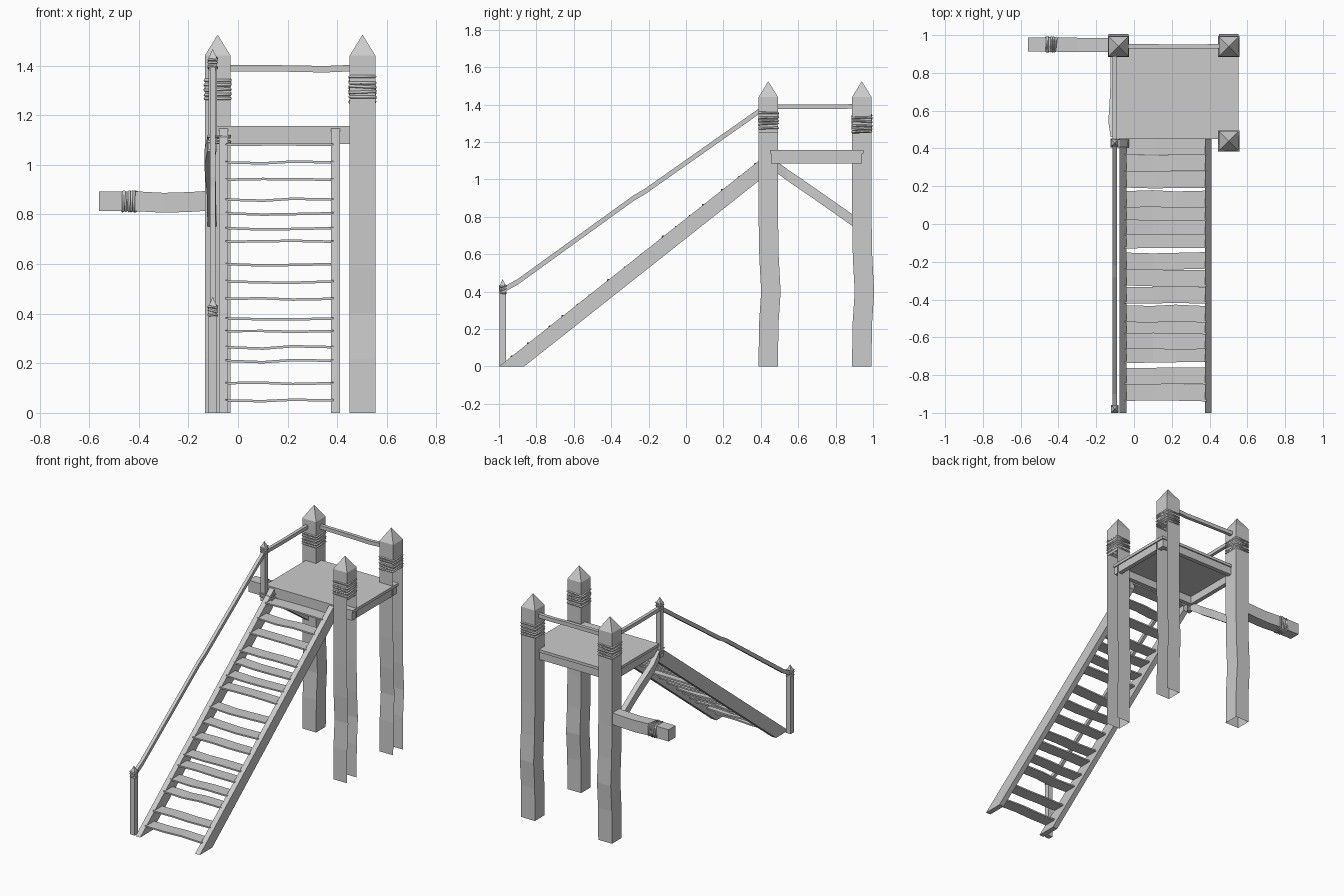
import bpy, bmesh, math, random
from mathutils import Vector

if "Cube" in bpy.data.objects:
    bpy.data.objects.remove(bpy.data.objects["Cube"])

random.seed(4)
X, Y, Z = Vector((1, 0, 0)), Vector((0, 1, 0)), Vector((0, 0, 1))


def finish(name, bm):
    bmesh.ops.recalc_face_normals(bm, faces=bm.faces[:])
    me = bpy.data.meshes.new(name)
    bm.to_mesh(me)
    bm.free()
    ob = bpy.data.objects.new(name, me)
    bpy.context.collection.objects.link(ob)
    return ob


def loft(name, path, u, v, tip=None, cap_start=True, open_side=False):
    """Four-sided bar through path points; u and v are half-size vectors of the section."""
    bm = bmesh.new()
    rings = [[bm.verts.new(Vector(p) + a * u + b * v)
              for a, b in ((-1, -1), (1, -1), (1, 1), (-1, 1))] for p in path]
    for n, (r, s) in enumerate(zip(rings, rings[1:])):
        for i in range(4):
            if open_side and i == 1 and n < len(rings) - 2:
                continue
            j = (i + 1) % 4
            bm.faces.new((r[i], r[j], s[j], s[i]))
    if cap_start:
        bm.faces.new(rings[0])
    if tip:
        t = bm.verts.new(tip)
        for i in range(4):
            bm.faces.new((rings[-1][i], rings[-1][(i + 1) % 4], t))
    else:
        bm.faces.new(rings[-1])
    return finish(name, bm)


def box(name, x0, x1, y0, y1, z0, z1):
    yc, zc = (y0 + y1) / 2, (z0 + z1) / 2
    return loft(name, [(x0, yc, zc), (x1, yc, zc)], Y * (y1 - y0) / 2, Z * (z1 - z0) / 2)


def rope(name, centre, axis, a, b, ra, rb, loops, length, thick=0.006):
    """Stack of slightly tilted square rope loops around a bar."""
    cu = bpy.data.curves.new(name, 'CURVE')
    cu.dimensions = '3D'
    cu.bevel_depth = thick
    cu.bevel_resolution = 0
    for k in range(loops):
        off = (k / max(1, loops - 1) - 0.5) * length
        sp = cu.splines.new('POLY')
        sp.points.add(3)
        sp.use_cyclic_u = True
        for p, (s, t) in zip(sp.points, ((-1, -1), (1, -1), (1, 1), (-1, 1))):
            q = Vector(centre) + a * s * ra + b * t * rb + axis * (off + random.uniform(-0.006, 0.006))
            p.co = (*q, 1)
    ob = bpy.data.objects.new(name, cu)
    bpy.context.collection.objects.link(ob)


# Large pointed posts, slightly crooked, bound with rope
WOBBLE = ((0, 0), (0.22, 0.002), (0.40, 0.014), (0.58, 0.004), (0.80, 0), (1.25, 0), (1.44, 0))
for name, x, y, rz in (("front_right_post", 0.502, 0.44, 1.315),
                       ("back_right_post", 0.502, 0.94, 1.29),
                       ("back_left_post", -0.082, 0.94, 1.305)):
    loft(name, [(x, y + d, z) for z, d in WOBBLE], X * 0.052, Y * 0.052,
         tip=(x, y, 1.525), cap_start=False, open_side=x > 0)
    rope(name + "_rope", (x, y, rz), Z, X, Y, 0.052, 0.052, 5, 0.075)

# Platform boards and the frame underneath
box("platform_deck", -0.11, 0.553, 0.45, 0.948, 1.138, 1.157)
box("platform_front_beam", -0.08, 0.545, 0.455, 0.485, 1.085, 1.138)
box("platform_back_beam", -0.08, 0.545, 0.91, 0.94, 1.085, 1.138)
box("platform_left_beam", -0.105, -0.075, 0.455, 0.94, 1.085, 1.138)
box("platform_right_beam", 0.515, 0.545, 0.455, 0.94, 1.085, 1.138)

# Stair stringers, cut level at the ground and upright at the platform
for name, x in (("left_stringer", -0.058), ("right_stringer", 0.393)):
    bm = bmesh.new()
    a, b = [[bm.verts.new((x + s, y, z)) for y, z in
             ((-1, 0), (-0.865, 0), (0.45, 1.04), (0.45, 1.147))] for s in (-0.018, 0.018)]
    bm.faces.new(a)
    bm.faces.new(b)
    for i in range(4):
        j = (i + 1) % 4
        bm.faces.new((a[i], a[j], b[j], b[i]))
    finish(name, bm)

# Uneven treads
TREADS = (0.05, 0.12, 0.21, 0.265, 0.33, 0.38, 0.46, 0.53, 0.60,
          0.69, 0.745, 0.805, 0.86, 0.94, 1.01, 1.08)
for n, z in enumerate(TREADS):
    y = -0.955 + z * 1.264
    path = [(px, y + random.uniform(-0.004, 0.004), z + (random.uniform(-0.006, 0.004) if 0 < k < 3 else 0))
            for k, px in enumerate((-0.05, 0.10, 0.22, 0.385))]
    loft(f"tread_{n + 1}", path, Y * 0.044, Z * 0.005)

# Thin handrail posts with rope bindings
for name, y, z0, z1 in (("lower_rail_post", -0.98, 0, 0.43), ("upper_rail_post", 0.43, 1.06, 1.43)):
    loft(name, [(-0.102, y, z0), (-0.102, y, z1)], X * 0.017, Y * 0.017, tip=(-0.102, y, z1 + 0.037))
    rope(name + "_rope", (-0.102, y, z1 - 0.02), Z, X, Y, 0.017, 0.017, 3, 0.035, 0.005)
rope("stringer_rope", (-0.076, 0.428, 1.1), Z, X, Y, 0.045, 0.02, 2, 0.022, 0.005)

# Handrails
loft("stair_rail", [(-0.102, -0.985, 0.405), (-0.102, -0.90, 0.452), (-0.102, -0.28, 0.90),
                    (-0.102, -0.22, 0.935), (-0.102, 0.43, 1.392)], X * 0.011, Z * 0.015)
loft("side_rail", [(-0.102, 0.43, 1.39), (-0.102, 0.66, 1.388), (-0.102, 0.90, 1.39)], X * 0.011, Z * 0.012)
loft("back_rail", [(-0.04, 0.942, 1.39), (0.25, 0.938, 1.388), (0.34, 0.938, 1.385), (0.46, 0.942, 1.39)],
     Y * 0.012, Z * 0.013)

# Diagonal brace under the platform
loft("platform_brace", [(-0.105, 0.46, 1.085), (-0.118, 0.54, 1.025), (-0.108, 0.70, 0.915), (-0.105, 0.90, 0.775)],
     X * 0.018, Z * 0.031)

# Beam sticking out of the back left post
loft("side_beam", [(-0.56, 0.95, 0.853), (-0.41, 0.95, 0.853), (-0.30, 0.948, 0.847),
                   (-0.20, 0.948, 0.85), (-0.12, 0.948, 0.855)], Y * 0.038, Z * 0.04)
rope("side_beam_rope", (-0.44, 0.95, 0.853), X, Y, Z, 0.038, 0.04, 5, 0.05)
